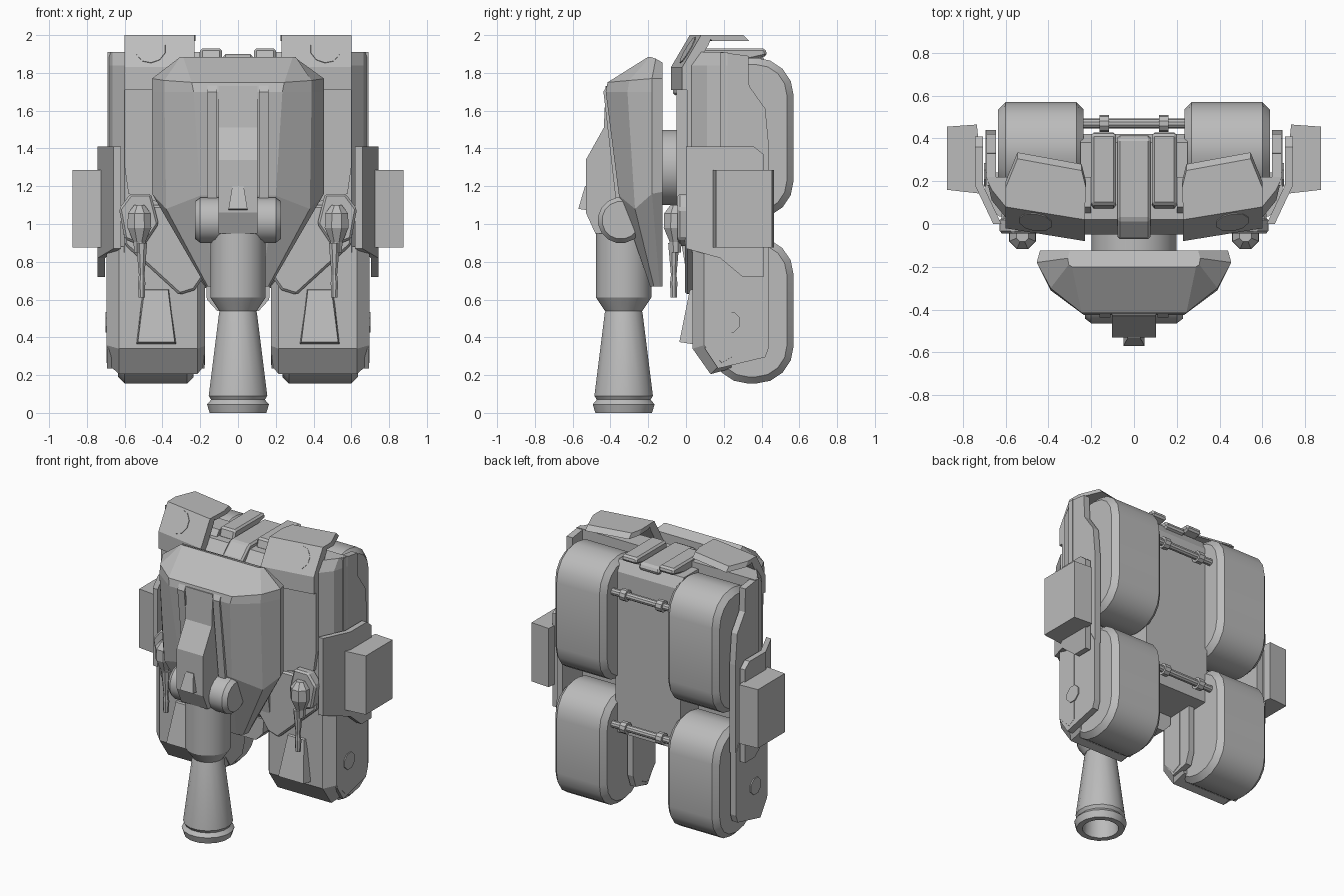
import bpy, bmesh, math
from mathutils import Vector

grey = bpy.data.materials.new("armour_grey")
grey.diffuse_color = (0.5, 0.5, 0.5, 1)


def loft(name, rings, bevel=0, mirror=False, smooth=False):
    """Skin a stack of equal-length rings and cap both ends."""
    bm = bmesh.new()
    vs = [[bm.verts.new(p) for p in r] for r in rings]
    n = len(rings[0])
    for a, b in zip(vs, vs[1:]):
        for i in range(n):
            bm.faces.new((a[i], a[(i + 1) % n], b[(i + 1) % n], b[i]))
    bm.faces.new(vs[0])
    bm.faces.new(vs[-1])
    bmesh.ops.recalc_face_normals(bm, faces=bm.faces)
    me = bpy.data.meshes.new(name)
    bm.to_mesh(me)
    bm.free()
    me.materials.append(grey)
    ob = bpy.data.objects.new(name, me)
    bpy.context.collection.objects.link(ob)
    if smooth:
        bpy.ops.object.select_all(action='DESELECT')
        ob.select_set(True)
        bpy.context.view_layer.objects.active = ob
        bpy.ops.object.shade_smooth_by_angle(angle=math.radians(28))
    if bevel:
        m = ob.modifiers.new("bevel", 'BEVEL')
        m.width, m.segments, m.limit_method = bevel, 1, 'ANGLE'
        m.angle_limit = math.radians(40)
    if mirror:
        ob.modifiers.new("mirror", 'MIRROR')
    return ob


def side_prism(name, prof, x0, x1, **k):
    return loft(name, [[(x, y, z) for y, z in prof] for x in (x0, x1)], **k)


def front_prism(name, prof, y0, y1, **k):
    return loft(name, [[(x, y, z) for x, z in prof] for y in (y0, y1)], **k)


def box(name, x0, x1, y0, y1, z0, z1, **k):
    return side_prism(name, [(y0, z0), (y1, z0), (y1, z1), (y0, z1)], x0, x1, **k)


def lathe(name, prof, centre, axis, n=16, **k):
    """Rings of (radius, distance) around an axis through centre."""
    ax = Vector(axis)
    u = Vector((0, 0, 1)) if abs(ax.z) < 0.5 else Vector((1, 0, 0))
    u = (u - ax * u.dot(ax)).normalized()
    v = ax.cross(u)
    angs = [2 * math.pi * (i + 0.5) / n for i in range(n)]
    return loft(name, [[Vector(centre) + ax * t + (u * math.cos(a) + v * math.sin(a)) * r
                        for a in angs] for r, t in prof], **k)


def rounded(y0, y1, z0, z1, r, n=4):
    pts = []
    for k, (cy, cz) in enumerate([(y1 - r, z1 - r), (y0 + r, z1 - r),
                                  (y0 + r, z0 + r), (y1 - r, z0 + r)]):
        for i in range(n + 1):
            a = math.pi / 2 * (k + i / n)
            pts.append((cy + r * math.cos(a), cz + r * math.sin(a)))
    return pts


# Track pods
for nm, z0, z1 in (("upper_track", 1.03, 1.88), ("lower_track", 0.155, 0.93)):
    side_prism(nm, rounded(0.13, 0.57, z0, z1, 0.2), 0.235, 0.635,
               bevel=0.035, mirror=True, smooth=True)

# Lower leg shell: thick front with chamfered corners, and two side plates
front_low = [(0.035, 0.88, 0), (0.035, 0.34, 0.3), (0.13, 0.205, 1), (0.24, 0.235, 1), (0.24, 0.88, 0)]
side_low = [(0.1, 0.86), (0.1, 0.34), (0.17, 0.235), (0.42, 0.295),
            (0.44, 0.35), (0.44, 0.78), (0.4, 0.85)]
inner_low = [(0.1, 0.8), (0.1, 0.34), (0.17, 0.235), (0.3, 0.265), (0.33, 0.35), (0.33, 0.7)]
loft("lower_leg_front", [[(x, min(y + d, 0.24), z + d * f) for y, z, f in front_low] for x, d in
     ((0.175, 0.05), (0.215, 0), (0.63, 0), (0.695, 0.06))], mirror=True)
side_prism("lower_leg_outer_plate", side_low, 0.65, 0.694, mirror=True)
side_prism("lower_leg_inner_plate", inner_low, 0.177, 0.22, mirror=True)
lathe("leg_bolt", [(0.06, 0), (0.06, 0.012)], (0.69, 0.23, 0.48), (1, 0, 0), n=8, mirror=True)
loft("shin_step", [
    [(0.335, -0.035, 0.375), (0.53, -0.035, 0.375), (0.54, 0.06, 0.36), (0.325, 0.06, 0.36)],
    [(0.37, 0.02, 0.65), (0.495, 0.02, 0.65), (0.505, 0.06, 0.66), (0.36, 0.06, 0.66)]], mirror=True)

# Upper hull with chamfered outer corners
loft("upper_hull_front", [[(x, y + d * (y < 0.2), z) for x, y in
     ((0.2, 0.03), (0.6, 0.03), (0.665, 0.11), (0.692, 0.22), (0.2, 0.22))]
     for z, d in ((0.85, 0), (1.84, 0), (1.91, 0.05))], mirror=True)
side_prism("upper_hull_side", [(0.18, 0.82), (0.18, 1.91), (0.33, 1.89), (0.335, 1.73),
           (0.42, 1.61), (0.44, 1.4), (0.44, 0.78)], 0.645, 0.69, mirror=True)
front_prism("chest_panel", [(0.18, 1.05), (0.58, 1.16), (0.6, 1.3), (0.6, 1.71), (0.18, 1.71)],
            0.005, 0.06, mirror=True)
front_prism("waist_plate", [(0.2, 1.1), (0.62, 1.1), (0.6, 0.89), (0.31, 0.625), (0.23, 0.65), (0.16, 0.75)],
            -0.005, 0.06, bevel=0.012, mirror=True)

# Central body and belly block between the legs
side_prism("central_body", [(-0.05, 1.05), (-0.05, 1.78), (0.02, 1.87), (0.38, 1.87),
           (0.42, 1.8), (0.42, 0.68), (0.1, 0.66), (0.0, 0.75)], -0.25, 0.25)
front_prism("belly_block", [(-0.17, 0.7), (-0.165, 0.6), (-0.11, 0.54), (0.11, 0.54), (0.165, 0.6), (0.17, 0.7)],
            0.04, 0.16)
side_prism("roof_spine", [(-0.07, 1.68), (-0.07, 1.82), (0.02, 1.9), (0.4, 1.9), (0.42, 1.86), (0.1, 1.7)],
           -0.078, 0.078, bevel=0.012)
side_prism("roof_panel", [(0.07, 1.86), (0.09, 1.93), (0.42, 1.93), (0.43, 1.89), (0.3, 1.86)],
           0.085, 0.2, bevel=0.012, mirror=True)

# Shoulder block and thin roof flap
loft("shoulder_block", [[(x, y + d, z) for y, z in
     ((-0.08, 1.71), (-0.08, 1.83), (0.02, 2.0), (0.08, 2.0), (0.06, 1.95), (-0.01, 1.83), (-0.01, 1.71))]
     for x, d in ((0.23, 0), (0.6, 0.06))], mirror=True)
loft("shoulder_flap", [[(x, y + d, z) for x, y in
     ((0.23, 0.05), (0.6, 0.11), (0.6, 0.17), (0.545, 0.305), (0.245, 0.25), (0.225, 0.17))]
     for z, d in ((1.968, 0.03), (2.0, 0))], mirror=True)
lathe("shoulder_lamp", [(0.08, 0), (0.08, 0.006)], (0.46, 0.012, 1.92),
      Vector((0.14, -0.85, 0.5)).normalized(), n=10, mirror=True)

# Back tie rods with collars
for i, z in enumerate((1.68, 0.755)):
    lathe(f"tie_rod_{i}", [(0.024, -0.26), (0.024, 0.26)], (0, 0.47, z), (1, 0, 0), n=10, smooth=True)
    lathe(f"rod_collar_{i}", [(0.04, -0.022), (0.04, 0.022)], (0.14, 0.47, z), (1, 0, 0), n=10, mirror=True)

# Bent side armour and side box
arm = [(0, 0.87), (0.18, 0.82), (0.3, 0.72), (0.41, 0.72), (0.41, 1.37), (0.36, 1.41), (0.18, 1.41), (0, 1.41)]
loft("side_armour", [[(0.65 + 0.085 * min(y / 0.18, 1) + t, y, z) for y, z in arm] for t in (-0.03, 0.008)],
     mirror=True)
loft("side_box", [[(x, y, z) for x, y in ((0.70, 0.14), (0.875, 0.16), (0.875, 0.455), (0.735, 0.465))]
     for z in (0.875, 1.285)], mirror=True)

# Side lamps with hanging nozzles
front_prism("lamp_bracket", [(0.42, 1.0), (0.46, 1.16), (0.57, 1.16), (0.63, 1.08), (0.6, 0.92), (0.5, 0.88)],
            -0.045, 0.03, bevel=0.012, mirror=True)
lathe("lamp_head", [(0.03, 0.1), (0.066, 0.055), (0.068, -0.02), (0.034, -0.095), (0.03, -0.15)],
      (0.522, -0.055, 1.0), (0, 0, 1), n=8, mirror=True)
lathe("lamp_nozzle", [(0.032, -0.1), (0.016, -0.27), (0.021, -0.31), (0.018, -0.39)],
      (0.51, -0.065, 1.0), (0, 0, 1), n=8, mirror=True)

# Neck and turret
lathe("turret_neck", [(0.2, -0.14), (0.2, 0.0)], (0, 0, 1.3), (0, 1, 0), n=24, smooth=True)


def turret_ring(z, half):
    return [(x, y, z + dz) for x, y, dz in half] + [(-x, y, z + dz) for x, y, dz in half[::-1]]


loft("turret", [turret_ring(z, h) for z, h in (
    (1.885, [(0.3, -0.125, -0.03), (0.31, -0.16, -0.01), (0.305, -0.19, 0), (0.29, -0.2, 0)]),
    (1.76, [(0.44, -0.125, 0.01), (0.455, -0.18, 0.01), (0.39, -0.3, 0), (0.245, -0.415, -0.01)]),
    (1.7, [(0.44, -0.125, 0), (0.455, -0.18, 0), (0.39, -0.31, 0), (0.235, -0.425, 0)]),
    (1.15, [(0.44, -0.125, 0.02), (0.455, -0.18, 0.01), (0.38, -0.27, -0.07), (0.2, -0.355, 0)]),
    (0.67, [(0.17, -0.125, 0), (0.17, -0.14, 0), (0.16, -0.17, 0), (0.12, -0.19, 0)]))])
side_prism("gun_rail", [(-0.38, 1.74), (-0.415, 1.74), (-0.437, 1.7), (-0.372, 1.13), (-0.3, 1.13)],
           0.11, 0.162, mirror=True)

# Gun mantlet
side_prism("mantlet", [(-0.36, 1.735), (-0.425, 1.73), (-0.435, 1.51), (-0.53, 1.34), (-0.53, 1.06),
           (-0.48, 0.95), (-0.36, 0.95)], -0.102, 0.102)
loft("mantlet_wedge", [
    [(-0.05, -0.57, 1.08), (0.05, -0.57, 1.08), (0.05, -0.5, 1.07), (-0.05, -0.5, 1.07)],
    [(-0.03, -0.535, 1.2), (0.03, -0.535, 1.2), (0.03, -0.5, 1.2), (-0.03, -0.5, 1.2)]])
lathe("trunnion", [(0.1, -0.228), (0.122, -0.2), (0.122, 0.2), (0.1, 0.228)], (0, -0.345, 1.02), (1, 0, 0),
      n=16, smooth=True)

# Barrel, flaring to a hollow muzzle
lathe("barrel_sleeve", [(0.148, 1.0), (0.148, 0.61), (0.1, 0.54)], (0, -0.33, 0), (0, 0, 1), n=20, smooth=True)
lathe("barrel", [(0.09, 0.56), (0.102, 0.53), (0.158, 0.09), (0.145, 0.07), (0.167, 0.045), (0.153, 0.0),
      (0.115, 0.0), (0.1, 0.25)], (0, -0.33, 0), (0, 0, 1), n=16, smooth=True)
